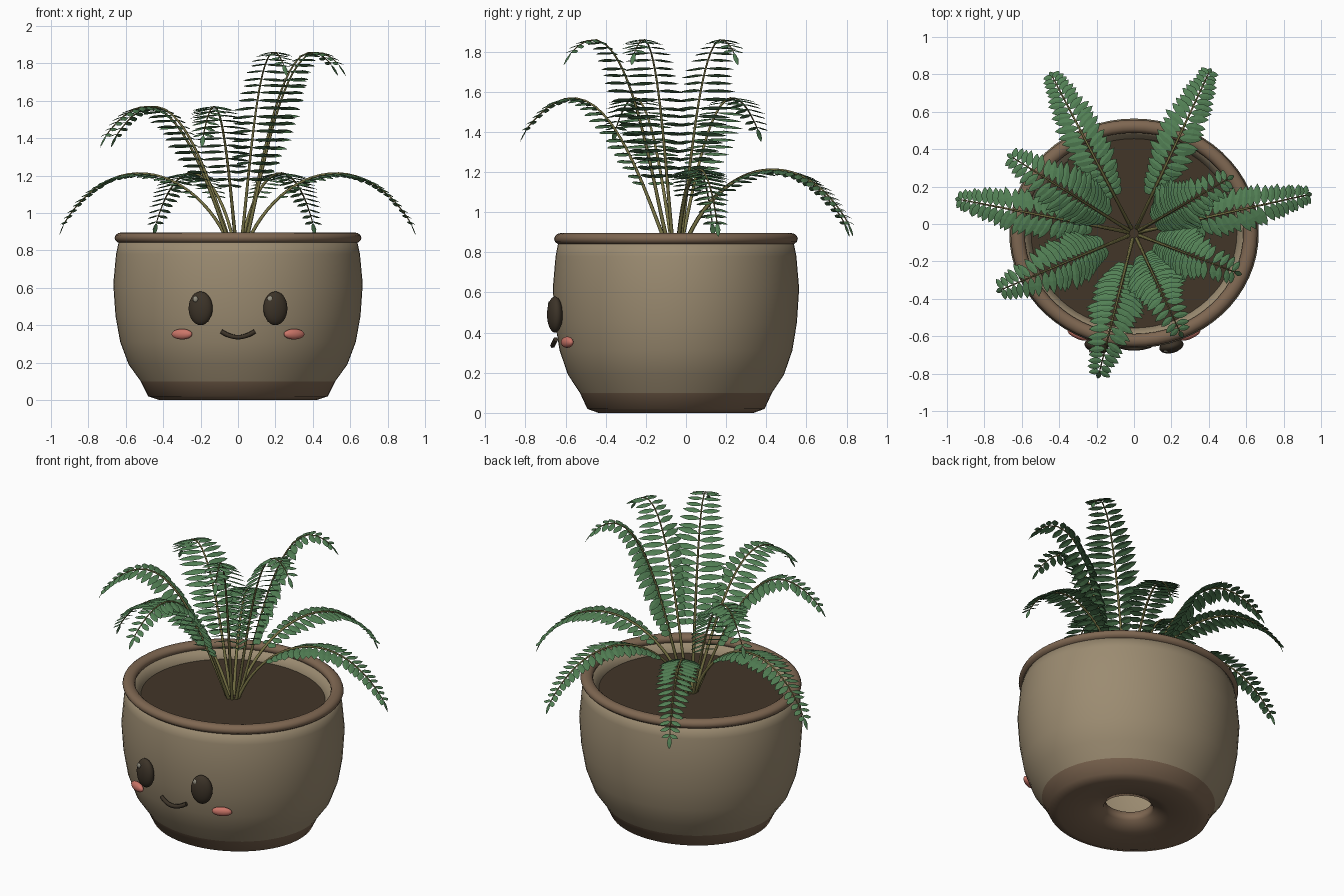
import bpy, bmesh, math, random
from mathutils import Vector, Matrix

random.seed(4)
if "Cube" in bpy.data.objects:
    bpy.data.objects.remove(bpy.data.objects["Cube"])

UP = Vector((0, 0, 1))
CENTRE = Vector((0, -0.05, 0))
DEPTH = 0.92          # the pot is slightly oval


def material(name, r, g, b):
    m = bpy.data.materials.new(name)
    m.use_nodes = True
    m.diffuse_color = (r, g, b, 1)
    m.node_tree.nodes["Principled BSDF"].inputs["Base Color"].default_value = (r, g, b, 1)
    return m


CLAY = material("tan clay", 0.33, 0.26, 0.165)
TRIM = material("brown clay", 0.21, 0.135, 0.083)
SOIL = material("dark soil", 0.055, 0.037, 0.022)
EYE = material("eye brown", 0.045, 0.033, 0.021)
SHINE = material("eye shine", 0.3, 0.28, 0.22)
BLUSH = material("blush pink", 0.6, 0.18, 0.14)
LEAF = material("fern green", 0.085, 0.215, 0.09)
STEM = material("olive stem", 0.19, 0.175, 0.06)


def finish(name, bm, mats, smooth=True):
    mesh = bpy.data.meshes.new(name)
    bm.to_mesh(mesh)
    bm.free()
    for m in mats:
        mesh.materials.append(m)
    for p in mesh.polygons:
        p.use_smooth = smooth
    ob = bpy.data.objects.new(name, mesh)
    bpy.context.collection.objects.link(ob)
    return ob


def lathe(name, profile, mats, closed=True, steps=64, rule=None):
    """Spin a (radius, height) profile into an oval ring of faces."""
    bm = bmesh.new()
    rings = []
    for i in range(steps):
        a = math.tau * i / steps
        rings.append([bm.verts.new((r * math.cos(a), r * math.sin(a) * DEPTH + CENTRE.y, z))
                      for r, z in profile])
    n = len(profile)
    for i in range(steps):
        a, b = rings[i], rings[(i + 1) % steps]
        for j in range(n if closed else n - 1):
            k = (j + 1) % n
            f = bm.faces.new((a[j], b[j], b[k], a[k]))
            if rule:
                f.material_index = rule(j)
    bmesh.ops.recalc_face_normals(bm, faces=bm.faces)
    return finish(name, bm, mats)


# Pot: drain hole, foot, belly, then the inside wall back to the hole
outer = [(.14, .1), (.15, .05), (.25, .02), (.42, 0), (.48, .02), (.52, .1), (.585, .19),
         (.63, .31), (.655, .45), (.667, .62), (.652, .78), (.635, .86)]
inner = [(.6, .86), (.55, .8), (.58, .6), (.56, .35), (.47, .14)]
lathe("pot", outer + inner, [CLAY, TRIM], rule=lambda j: 1 if j < 5 else 0)

# Rounded rim
rim = [(.622 + .038 * math.cos(a), .867 + .029 * math.sin(a))
       for a in (math.tau * i / 12 for i in range(12))]
lathe("rim", rim, [TRIM])

# Soil disc
bm = bmesh.new()
bmesh.ops.create_circle(bm, cap_ends=True, segments=64, radius=.553,
                        matrix=Matrix.Translation((0, CENTRE.y, .8)) @ Matrix.Diagonal((1, DEPTH, 1, 1)))
finish("soil", bm, [SOIL], False)


def blob(name, pos, size, mat, turn=0):
    bm = bmesh.new()
    bmesh.ops.create_uvsphere(bm, u_segments=24, v_segments=14, radius=1,
                              matrix=Matrix.Translation(pos) @ Matrix.Rotation(turn, 4, 'Z')
                              @ Matrix.Diagonal((*size, 1)))
    finish(name, bm, [mat])


def tube(name, points, radii, mat):
    cu = bpy.data.curves.new(name, 'CURVE')
    cu.dimensions = '3D'
    cu.bevel_depth = 1
    cu.bevel_resolution = 1
    cu.use_fill_caps = True
    sp = cu.splines.new('POLY')
    sp.points.add(len(points) - 1)
    for q, p, r in zip(sp.points, points, radii):
        q.co = (*p, 1)
        q.radius = r
    sp.use_smooth = True
    cu.materials.append(mat)
    bpy.context.collection.objects.link(bpy.data.objects.new(name, cu))


# Face
for side, s in (("left", 1), ("right", -1)):
    blob(side + "_eye", (s * .2, -.653, .49), (.066, .037, .09), EYE, s * .25)
    blob(side + "_eye_shine", (s * .2 - .028, -.68, .54), (.014, .008, .016), SHINE)
    blob(side + "_cheek", (s * .3, -.592, .352), (.06, .022, .028), BLUSH, s * .42)
smile = [Vector((.088 * u, -.664 + .015 * u * u, .336 + .03 * u * u))
         for u in (i / 8 - 1 for i in range(17))]
tube("mouth", smile, [.013] * len(smile), EYE)


def bezier(p, t):
    s = 1 - t
    return p[0] * s**3 + p[1] * 3 * s * s * t + p[2] * 3 * s * t * t + p[3] * t**3


def leaflet(bm, base, along, normal, length, width):
    """Pointed leaf with a raised midrib and a drooping tip."""
    across = normal.cross(along).normalized()
    rows = []
    for u, w in ((0, 0), (.2, .7), (.5, 1), (.8, .62), (1, 0)):
        c = base + along * length * u - normal * length * .18 * u * u
        if w:
            edge = across * width * w
            dip = normal * width * w * .2
            rows.append([bm.verts.new(v) for v in (c - edge - dip, c, c + edge - dip)])
        else:
            rows.append([bm.verts.new(c)] * 3)
    for a, b in zip(rows, rows[1:]):
        for k in (0, 1):
            corners = list(dict.fromkeys((a[k], b[k], b[k + 1], a[k + 1])))
            bm.faces.new(corners[::-1])


def frond(name, angle, shape, pairs, size):
    radial = Vector((math.cos(angle), math.sin(angle), 0))
    side = UP.cross(radial)
    ctrl = [CENTRE + radial * r + UP * z for r, z in shape]

    # Resample the arc evenly by length
    fine = [bezier(ctrl, i / 200) for i in range(201)]
    dist = [0]
    for a, b in zip(fine, fine[1:]):
        dist.append(dist[-1] + (b - a).length)

    def at(f):
        i = next((k for k, d in enumerate(dist) if d >= f * dist[-1]), 200)
        i = min(max(i, 1), 199)
        return fine[i], (fine[i + 1] - fine[i - 1]).normalized()

    path = [at(i / 24)[0] for i in range(25)]
    tube(name + "_stem", path, [.0105 - .0075 * i / 24 for i in range(25)], STEM)

    bm = bmesh.new()
    for i in range(pairs):
        u = i / (pairs - 1)
        p, t = at(.3 + .68 * u)
        normal = (UP * .65 + t.cross(side) * .35).normalized()
        ahead = (t - normal * t.dot(normal)).normalized()
        length = size * (.5 + .5 * min(1, u / .25)) * (1 - .6 * max(0, u - .5) / .5)
        for s in (1, -1):
            d = (side * s + ahead * random.uniform(.25, .45)).normalized()
            leaflet(bm, p, d, normal, length * random.uniform(.92, 1.08), .026 - .009 * u * u)
    # Leaf at the tip
    p, t = at(1)
    leaflet(bm, p, t, t.cross(side), .075, .014)
    finish(name + "_leaves", bm, [LEAF], False)


# Fern tiers: arc as (radius, height) controls, leaf length, directions in degrees
TIERS = {
    "low": ([(.03, .79), (.18, 1.2), (.65, 1.42), (.95, .94)], .13, (12.5, 65, 117.5, 169)),
    "middle": ([(.03, .79), (.2, 1.2), (.4, 1.88), (.77, 1.41)], .155, (148, 203, 256)),
    "tall": ([(.03, .79), (.15, 1.2), (.27, 2.12), (.58, 1.79)], .165, (295, 339, 30)),
}
for tier, (shape, size, angles) in TIERS.items():
    for n, a in enumerate(angles, 1):
        frond(f"{tier}_frond_{n}", math.radians(a), shape, 22, size)
